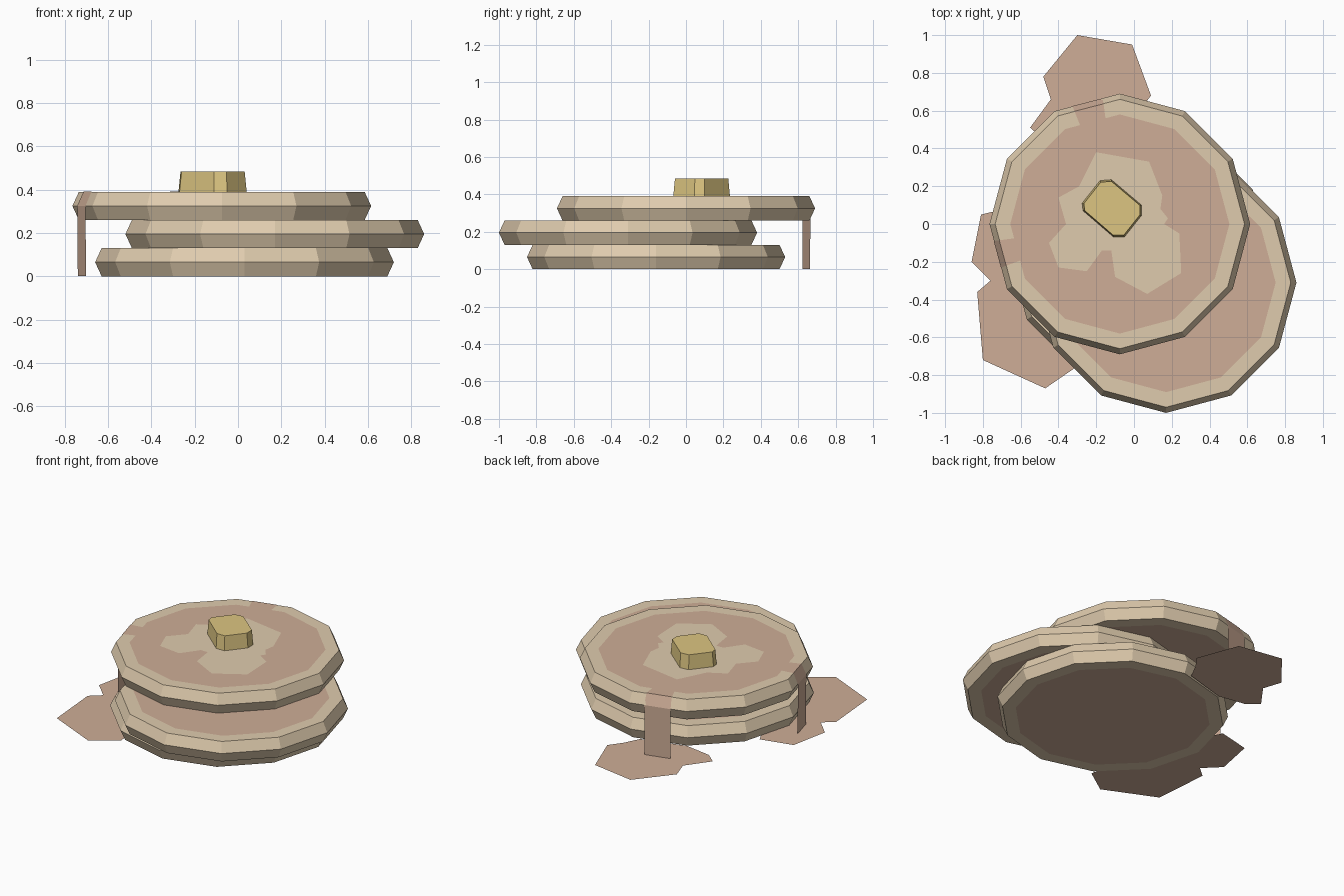
import bpy, bmesh, math
from mathutils import Vector

if "Cube" in bpy.data.objects:
    bpy.data.objects.remove(bpy.data.objects["Cube"])


def material(name, color):
    m = bpy.data.materials.new(name)
    m.diffuse_color = (*color, 1)
    m.use_nodes = True
    m.node_tree.nodes["Principled BSDF"].inputs["Base Color"].default_value = m.diffuse_color
    return m


BATTER = material("batter", (0.74, 0.60, 0.42))
BROWN = material("syrup_brown", (0.62, 0.42, 0.31))
YELLOW = material("butter_yellow", (0.72, 0.56, 0.22))
R, R_FACE, R_BROWN, THICK = 0.69, 0.66, 0.58, 0.13


def make(name, verts, faces, mats, brown_faces=()):
    me = bpy.data.meshes.new(name)
    me.from_pydata(verts, [], faces)
    for m in mats:
        me.materials.append(m)
    for i in brown_faces:
        me.polygons[i].material_index = 1
    ob = bpy.data.objects.new(name, me)
    bpy.context.collection.objects.link(ob)
    return ob


def loft(name, rings, mats, brown_caps=False):
    """Join equal-sized rings of points and cap both ends."""
    n = len(rings[0])
    verts = [p for ring in rings for p in ring]
    faces = [(k * n + i, k * n + (i + 1) % n, (k + 1) * n + (i + 1) % n, (k + 1) * n + i)
             for k in range(len(rings) - 1) for i in range(n)]
    faces += [tuple(reversed(range(n))), tuple(range(len(verts) - n, len(verts)))]
    return make(name, verts, faces, mats,
                (len(faces) - 2, len(faces) - 1) if brown_caps else ())


def circle(cx, cy, r, z):
    return [(cx + r * math.cos(i * math.pi / 6), cy + r * math.sin(i * math.pi / 6), z)
            for i in range(12)]


def flat(name, outline, z, mat):
    """Triangulated flat patch that handles concave outlines."""
    ob = make(name, [(x, y, z) for x, y in outline], [tuple(range(len(outline)))], [mat])
    bm = bmesh.new()
    bm.from_mesh(ob.data)
    bm.normal_update()
    if bm.faces[:][0].normal.z < 0:
        bmesh.ops.reverse_faces(bm, faces=bm.faces[:])
    bmesh.ops.triangulate(bm, faces=bm.faces[:])
    bm.to_mesh(ob.data)
    bm.free()
    return ob


# Stacked pancakes with a browned face inside a pale rim
profile = [(R_BROWN, 0), (R_FACE, 0), (R, 0.5), (R_FACE, 1), (R_BROWN, 1)]
for name, cx, cy, z in [("bottom_pancake", 0.03, -0.16, 0),
                        ("middle_pancake", 0.17, -0.31, THICK),
                        ("top_pancake", -0.075, 0, 2 * THICK)]:
    loft(name, [circle(cx, cy, r, z + t * THICK) for r, t in profile],
         [BATTER, BROWN], brown_caps=True)

# Pale patch in the middle of the top pancake
top = 3 * THICK
flat("pale_patch", [(-0.2, 0.38), (0.08, 0.33), (0.15, 0.15), (0.14, 0.08), (0.18, 0.03),
                    (0.16, 0), (0.24, -0.05), (0.25, -0.26), (0.07, -0.37), (-0.1, -0.28),
                    (-0.12, -0.14), (-0.17, -0.14), (-0.25, -0.25), (-0.4, -0.23),
                    (-0.45, -0.1), (-0.36, 0), (-0.4, 0.14), (-0.29, 0.2)], top + 0.002, BATTER)

# Butter pat
pat = [(-0.27, 0.07), (-0.11, -0.068), (-0.05, -0.068), (0.04, 0.045),
       (0.04, 0.10), (-0.12, 0.235), (-0.18, 0.23), (-0.275, 0.11)]
bc = Vector((-0.117, 0.085))
rings = []
for s, z in [(1, top), (0.94, top + 0.095)]:
    rings.append([(*(bc + (Vector(p) - bc) * s), z) for p in pat])
loft("butter", rings, [YELLOW])


# Syrup drips that run over the rim and fall to the ground
def drip(name, a, b):
    centre = Vector((-0.075, 0))
    verts = []
    for s, z in [(R_BROWN / R - 0.02, top + 0.002), (R_FACE / R + 0.003, top + 0.002),
                 (1.004, top - THICK / 2), (1.0, 0.002)]:
        for p in (a, b):
            verts.append((*(centre + (Vector(p) - centre) * s), z))
    make(name, verts, [(i, i + 2, i + 3, i + 1) for i in (0, 2, 4)], [BROWN])


drip("back_drip", (-0.165, 0.663), (-0.325, 0.622))
drip("left_drip", (-0.74, -0.09), (-0.702, -0.23))

# Syrup puddles on the ground
flat("back_puddle", [(-0.3, 1.0), (-0.01, 0.95), (0.09, 0.68), (0.03, 0.6), (-0.02, 0.5),
                     (-0.3, 0.42), (-0.48, 0.45), (-0.55, 0.51), (-0.44, 0.66),
                     (-0.48, 0.78)], 0.002, BROWN)
flat("left_puddle", [(-0.81, 0.05), (-0.86, -0.2), (-0.76, -0.3), (-0.83, -0.36),
                     (-0.8, -0.72), (-0.47, -0.87), (-0.31, -0.76), (-0.35, -0.5),
                     (-0.5, -0.1), (-0.6, 0.1)], 0.002, BROWN)
